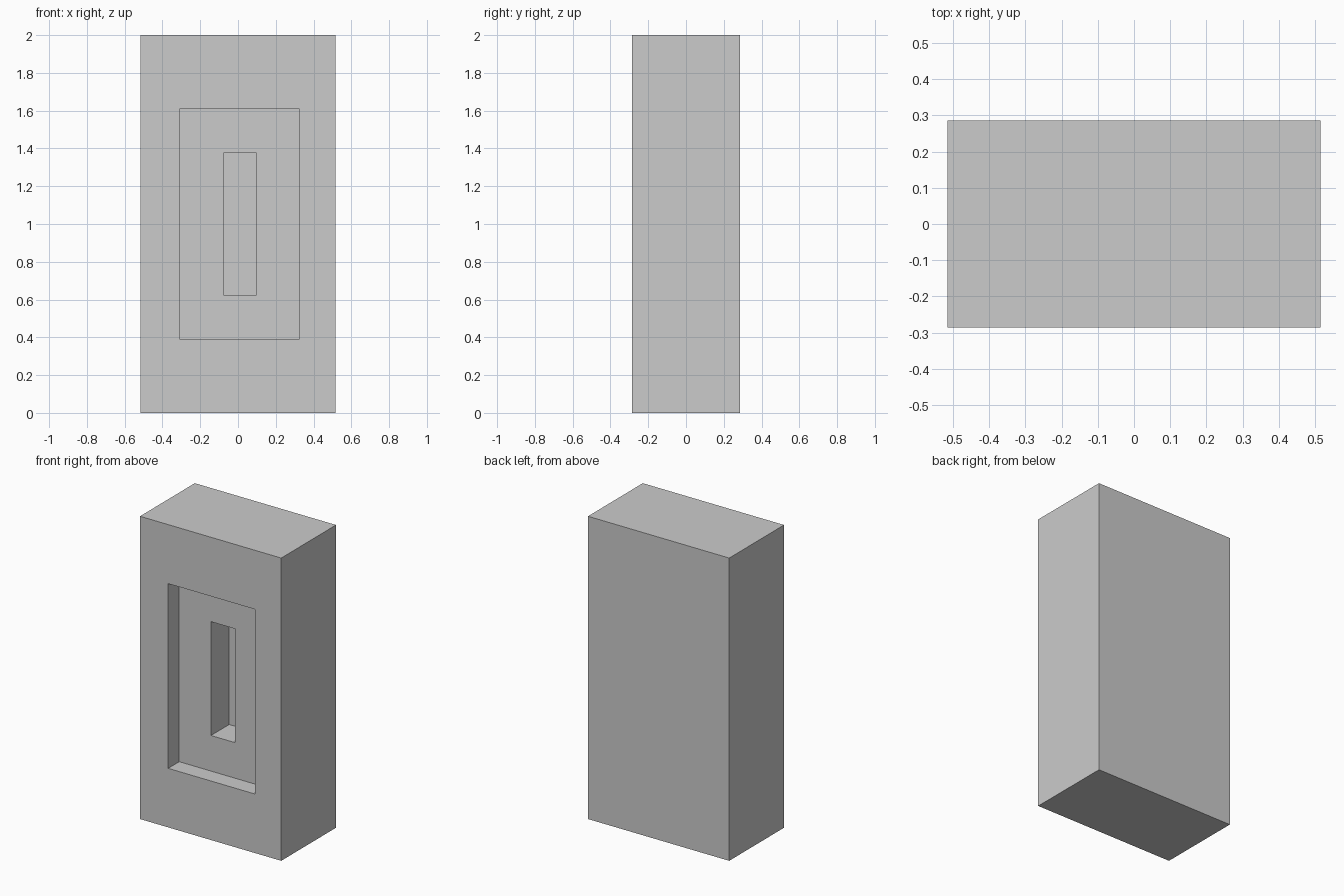
import bpy
import bmesh

if "Cube" in bpy.data.objects:
    bpy.data.objects.remove(bpy.data.objects["Cube"])

HALF_W, HALF_D, HEIGHT = 0.516, 0.286, 2.0
RECESS = (-0.31, 0.325, 0.39, 1.61)    # x0, x1, z0, z1
SLOT = (-0.078, 0.097, 0.625, 1.377)
RECESS_Y = -HALF_D + 0.115
SLOT_Y = RECESS_Y + 0.19
OUTER = (-HALF_W, HALF_W, 0.0, HEIGHT)


def rect(bm, x0, x1, z0, z1, y):
    """Rectangular loop of vertices facing the front."""
    return [bm.verts.new((x, y, z)) for x, z in ((x0, z0), (x1, z0), (x1, z1), (x0, z1))]


# Block with a stepped recess: nested loops from the back to the slot floor
bm = bmesh.new()
loops = [rect(bm, *r, y) for r, y in (
    (OUTER, HALF_D),       # back
    (OUTER, -HALF_D),      # front
    (RECESS, -HALF_D),     # recess rim
    (RECESS, RECESS_Y),    # recess floor
    (SLOT, RECESS_Y),      # slot rim
    (SLOT, SLOT_Y),        # slot floor
)]
for a, b in zip(loops, loops[1:]):
    for i in range(4):
        j = (i + 1) % 4
        bm.faces.new((a[i], a[j], b[j], b[i]))
bm.faces.new(loops[0])
bm.faces.new(loops[-1])
bmesh.ops.recalc_face_normals(bm, faces=bm.faces)

mesh = bpy.data.meshes.new("recessed_block")
bm.to_mesh(mesh)
bm.free()
bpy.context.collection.objects.link(bpy.data.objects.new("recessed_block", mesh))
